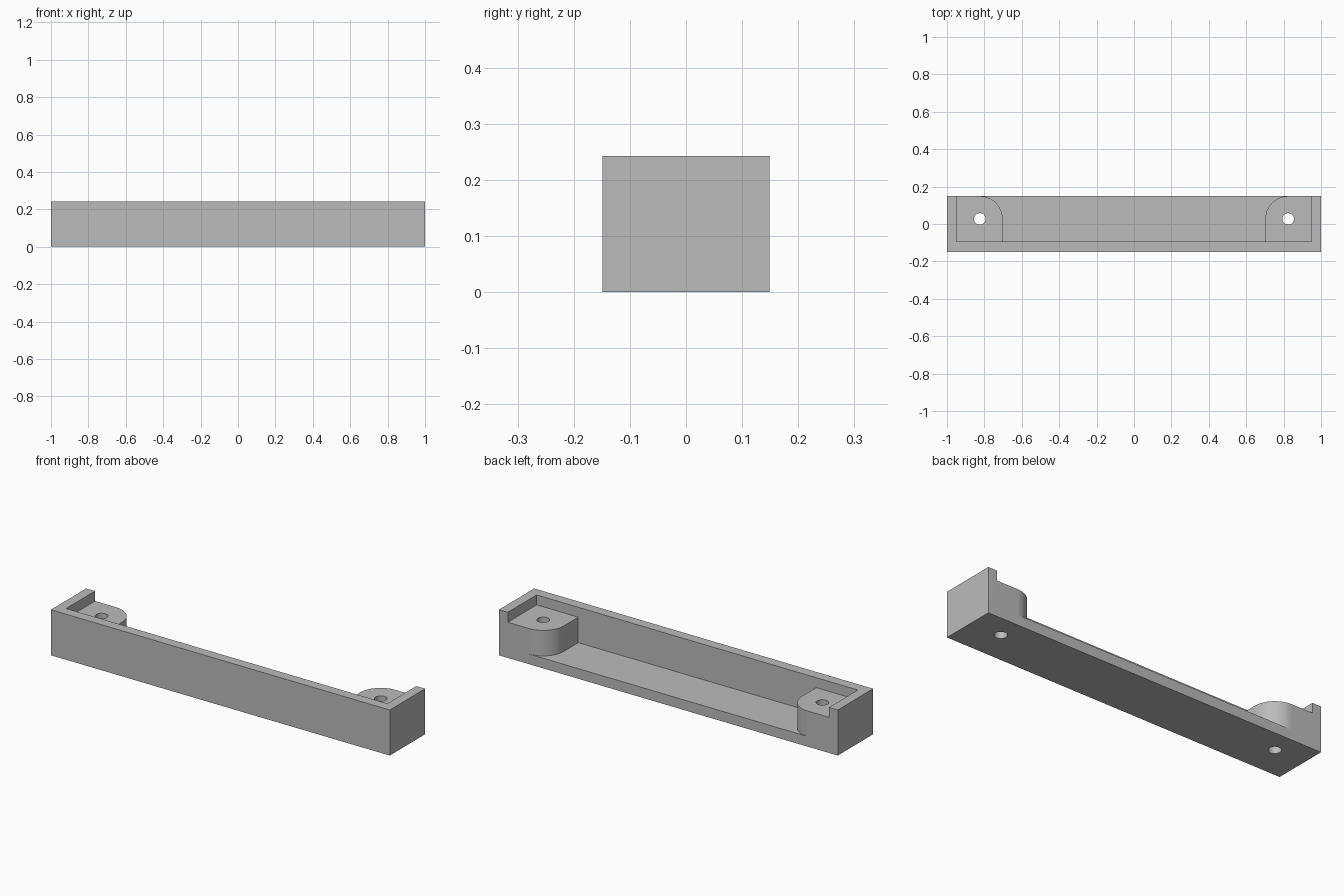
import bpy, bmesh, math

if "Cube" in bpy.data.objects:
    bpy.data.objects.remove(bpy.data.objects["Cube"], do_unlink=True)

# Main dimensions
HALF_X, HALF_Y, HEIGHT = 1.0, 0.1486, 0.243
END_WALL, FRONT_WALL, FLOOR = 0.052, 0.054, 0.054
POST_TOP = 0.19
HOLE_X, HOLE_Y, HOLE_R = 0.824, 0.027, 0.031
POST_R = HALF_Y - HOLE_Y
INNER_Y = FRONT_WALL - HALF_Y
BEYOND = 0.4

grey = bpy.data.materials.new("plain grey")
grey.use_nodes = True
colour = (0.5, 0.5, 0.5, 1)
grey.diffuse_color = colour
grey.node_tree.nodes["Principled BSDF"].inputs["Base Color"].default_value = colour


def prism(name, outline, z0, z1):
    """Extrude a flat outline from z0 up to z1."""
    bm = bmesh.new()
    base = bm.faces.new([bm.verts.new((x, y, z0)) for x, y in outline])
    top = bmesh.ops.extrude_face_region(bm, geom=[base])["geom"]
    verts = [v for v in top if isinstance(v, bmesh.types.BMVert)]
    bmesh.ops.translate(bm, verts=verts, vec=(0, 0, z1 - z0))
    bmesh.ops.recalc_face_normals(bm, faces=bm.faces)
    mesh = bpy.data.meshes.new(name)
    bm.to_mesh(mesh)
    bm.free()
    mesh.materials.append(grey)
    obj = bpy.data.objects.new(name, mesh)
    bpy.context.collection.objects.link(obj)
    return obj


def rectangle(x, y0, y1):
    return [(-x, y0), (x, y0), (x, y1), (-x, y1)]


def arc(cx, cy, r, start, end, steps):
    angles = [math.radians(start + (end - start) * i / steps) for i in range(steps + 1)]
    return [(cx + r * math.cos(a), cy + r * math.sin(a)) for a in angles]


def cut(target, cutter):
    """Subtract the cutter from the target, then remove it."""
    cutter.hide_render = True
    mod = target.modifiers.new("cut", "BOOLEAN")
    mod.operation = "DIFFERENCE"
    mod.solver = "EXACT"
    mod.object = cutter
    bpy.context.view_layer.objects.active = target
    bpy.ops.object.modifier_apply(modifier=mod.name)
    bpy.data.objects.remove(cutter, do_unlink=True)


# Solid bar
tray = prism("mounting_tray", rectangle(HALF_X, -HALF_Y, HALF_Y), 0, HEIGHT)

# Shallow recess above the posts, open at the back
cut(tray, prism("recess_cutter", rectangle(HALF_X - END_WALL, INNER_Y, BEYOND), POST_TOP, BEYOND))

# Deep pocket between the rounded posts
right_side = [(HOLE_X - POST_R, INNER_Y)]
right_side += arc(HOLE_X, HOLE_Y, POST_R, 180, 90, 20) + [(HOLE_X, BEYOND)]
left_side = [(-x, y) for x, y in reversed(right_side)]
cut(tray, prism("pocket_cutter", right_side + left_side, FLOOR, BEYOND))

# Screw holes through both posts
for side in (-1, 1):
    circle = arc(side * HOLE_X, HOLE_Y, HOLE_R, 0, 360, 32)[:-1]
    cut(tray, prism("hole_cutter", circle, -BEYOND, BEYOND))

# Smooth the curved walls, keep edges sharp
bpy.ops.object.select_all(action="DESELECT")
tray.select_set(True)
bpy.context.view_layer.objects.active = tray
bpy.ops.object.shade_smooth_by_angle(angle=math.radians(30))
